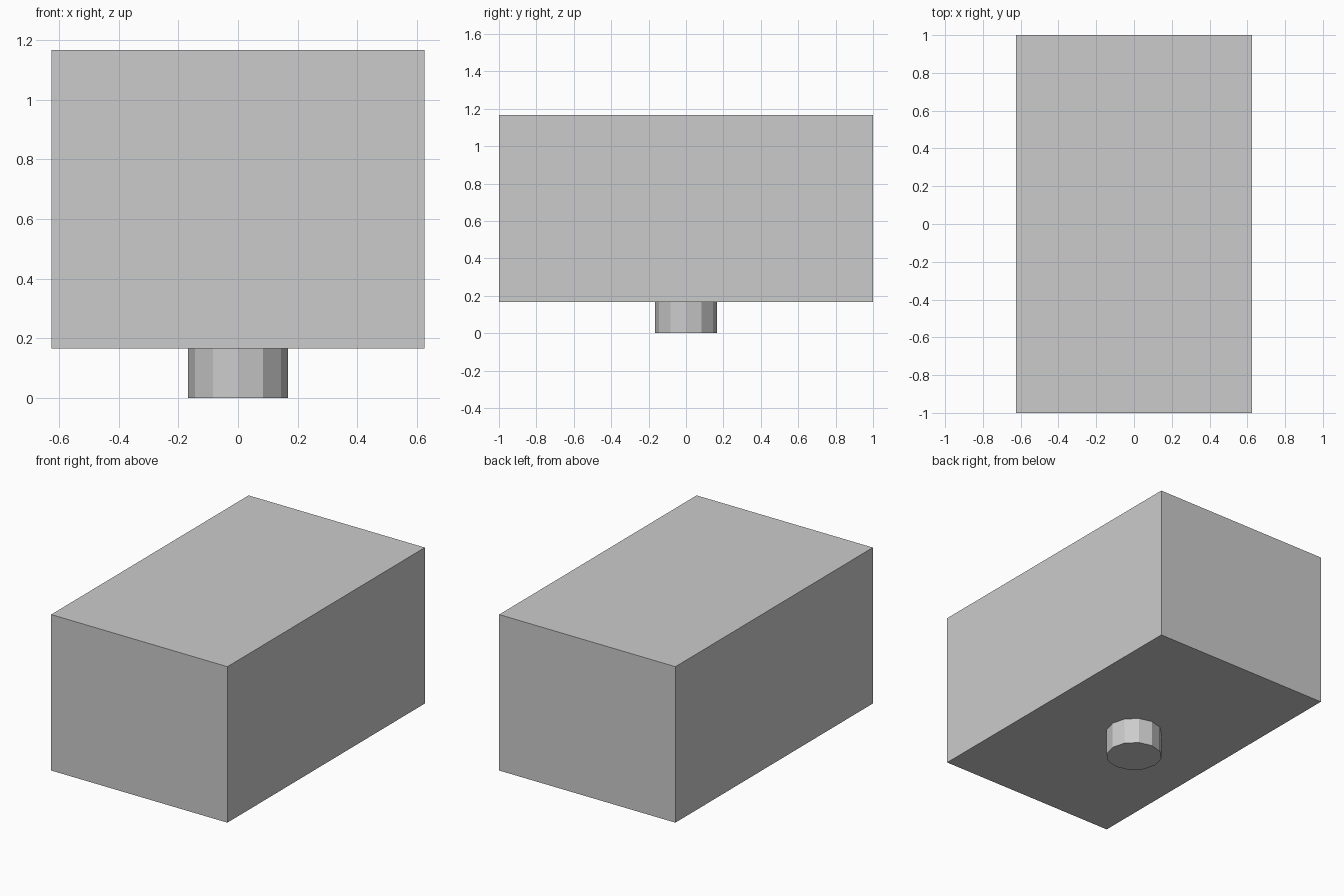
import bpy

if "Cube" in bpy.data.objects:
    bpy.data.objects.remove(bpy.data.objects["Cube"])

PEG_R = 0.1667   # peg radius and height
BODY_H = 1.0

# Main rectangular block
bpy.ops.mesh.primitive_cube_add(size=1, location=(0, 0, PEG_R + BODY_H / 2))
body = bpy.context.object
body.name = "block_body"
body.scale = (1.25, 2.0, BODY_H)
bpy.ops.object.transform_apply(location=False, rotation=False, scale=True)

# Twelve-sided peg under the block
bpy.ops.mesh.primitive_cylinder_add(vertices=12, radius=PEG_R, depth=PEG_R,
                                    location=(0, 0, PEG_R / 2))
bpy.context.object.name = "bottom_peg"
